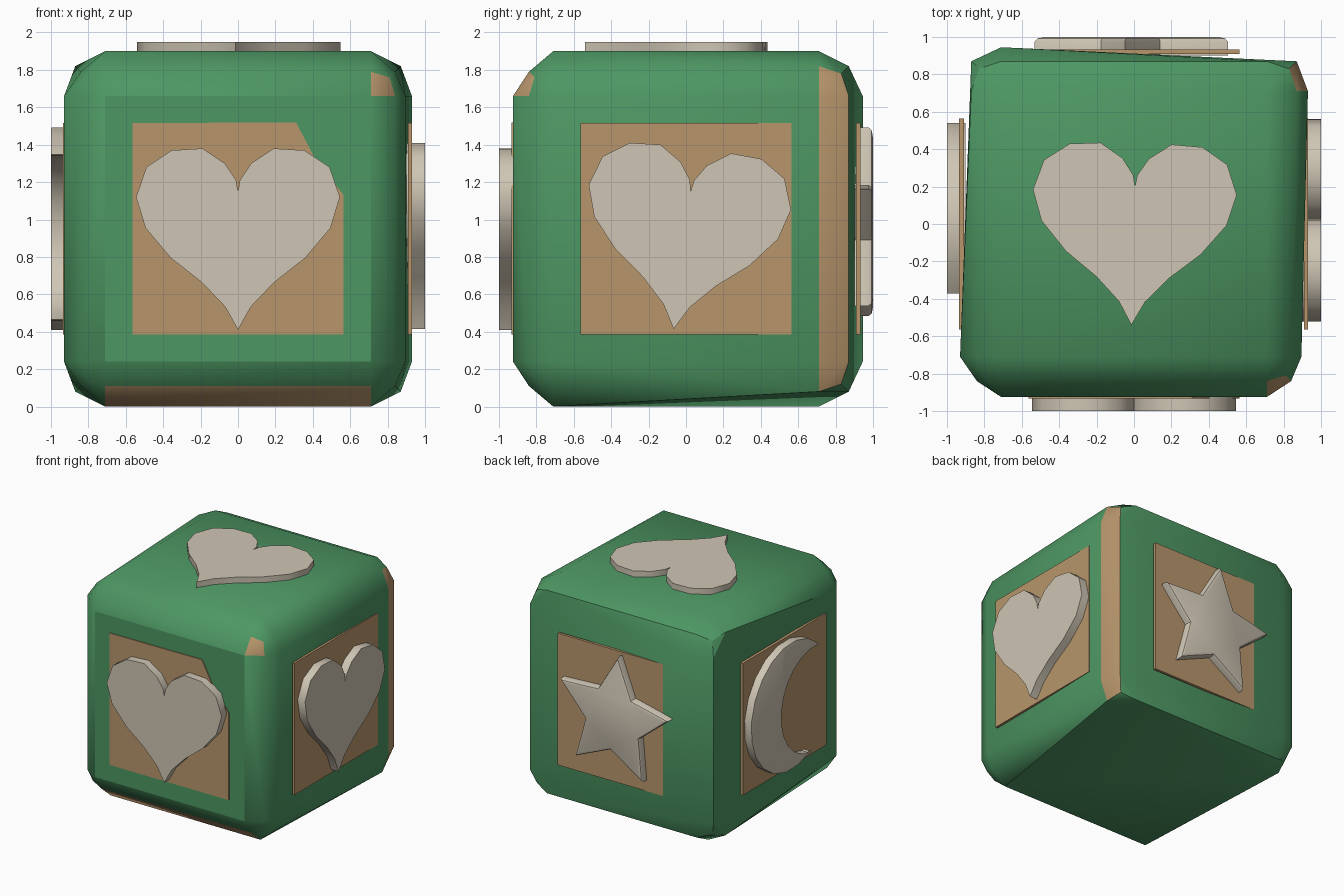
import bpy, bmesh
from math import sin, cos, radians
from mathutils import Matrix, Vector

cube = bpy.data.objects.get("Cube")
if cube:
    bpy.data.objects.remove(cube, do_unlink=True)


def material(name, colour):
    mat = bpy.data.materials.new(name)
    mat.use_nodes = True
    mat.diffuse_color = (*colour, 1)
    bsdf = mat.node_tree.nodes["Principled BSDF"]
    bsdf.inputs["Base Color"].default_value = (*colour, 1)
    bsdf.inputs["Roughness"].default_value = 0.8
    return mat


green = material("green paint", (0.075, 0.31, 0.125))
tan = material("bare wood", (0.48, 0.305, 0.15))
cream = material("cream", (0.62, 0.56, 0.455))

MID = 0.95  # height of the block's centre


def finish(name, bm, mats, angle):
    mesh = bpy.data.meshes.new(name)
    bm.to_mesh(mesh)
    bm.free()
    obj = bpy.data.objects.new(name, mesh)
    bpy.context.collection.objects.link(obj)
    for mat in mats:
        mesh.materials.append(mat)
    bpy.ops.object.select_all(action="DESELECT")
    obj.select_set(True)
    bpy.context.view_layer.objects.active = obj
    bpy.ops.object.shade_smooth_by_angle(angle=radians(angle))
    return obj


# Worn block: hull of seven points round each corner, some worn away
def corner(sx, sy, sz):
    back = sy > 0
    b, tip, c = (0.87, 0.83, 0.71) if back else (0.84, 0.81, 0.71)
    ax = 0.895 if sx > 0 and not back else 0.93
    pts = [(b, b, c), (b, c, b), (c, b, b), (tip, tip, tip)]
    if not (back and sx < 0):
        pts.append((ax, c, c))
    if not (back and sx > 0):
        pts.append((c, 0.945 if back else 0.925, c))
    if not (back and sx > 0 and sz < 0):
        pts.append((c, c, MID))
    return [Vector((x * sx, y * sy, z * sz + MID)) for x, y, z in pts]


signs = (-1, 1)
bm = bmesh.new()
for sx in signs:
    for sy in signs:
        for sz in signs:
            for p in corner(sx, sy, sz):
                bm.verts.new(p)
bmesh.ops.convex_hull(bm, input=bm.verts[:])
bmesh.ops.delete(bm, geom=[v for v in bm.verts if not v.link_faces], context="VERTS")
bmesh.ops.recalc_face_normals(bm, faces=bm.faces[:])

# Bare wood on the rubbed edges and corner
rubbed = (
    lambda p: p.x > 0.8 and p.y > 0.7,
    lambda p: p.y < -0.7 and p.z < 0.13 and abs(p.x) < 0.72,
    lambda p: p.x > 0.7 and p.y < -0.8 and p.z > 1.6,
)
for f in bm.faces:
    f.material_index = int(any(all(rule(v.co) for v in f.verts) for rule in rubbed))
finish("block", bm, [green, tan], 32)

# Frames for each side: across, up, outward
X, Y, Z = Vector((1, 0, 0)), Vector((0, 1, 0)), Vector((0, 0, 1))
SIDES = {
    "front": (X, Z, -Y),
    "right": (Y, Z, X),
    "back": (-X, Z, Y),
    "left": (-Y, Z, -X),
    "top": (X, Y, Z),
}


def slab(name, outline, side, low, high, mat, turn=0, bevel=0):
    """Extrude a flat outline outward from one side of the block."""
    frame = Matrix(SIDES[side]).transposed().to_4x4()
    place = Matrix.Translation((0, 0, MID)) @ frame @ Matrix.Rotation(radians(turn), 4, "Z")
    bm = bmesh.new()
    base = bm.faces.new([bm.verts.new((u, v, low)) for u, v in outline])
    made = bmesh.ops.extrude_face_region(bm, geom=[base])["geom"]
    lifted = [g for g in made if isinstance(g, bmesh.types.BMVert)]
    bmesh.ops.translate(bm, verts=lifted, vec=(0, 0, high - low))
    if bevel:
        cap = next(g for g in made if isinstance(g, bmesh.types.BMFace))
        bmesh.ops.bevel(bm, geom=list(cap.edges), offset=bevel, segments=2,
                        profile=0.5, affect="EDGES", clamp_overlap=True)
    bm.transform(place)
    bmesh.ops.recalc_face_normals(bm, faces=bm.faces[:])
    return finish(name, bm, [mat], 40)


# Thin picture panels, the front one with a broken corner
W = 0.565
square = [(-W, -W), (W, -W), (W, W), (-W, W)]
broken = [(-W, -W), (W, -W), (W, 0.18), (0.41, 0.38), (0.31, 0.57), (-W, W)]
slab("front_panel", broken, "front", 0.91, 0.933, tan)
slab("right_panel", square, "right", 0.91, 0.93, tan)
slab("back_panel", square, "back", 0.91, 0.932, tan)
slab("left_panel", square, "left", 0.91, 0.935, tan)

# Hearts
half = [(0.07, -0.415), (0.195, -0.285), (0.36, -0.155), (0.495, 0.005), (0.545, 0.17),
        (0.49, 0.33), (0.355, 0.42), (0.19, 0.43), (0.07, 0.35), (0.01, 0.26)]
heart = [(0, -0.54)] + half + [(0, 0.2)] + [(-u, v) for u, v in reversed(half)]
slab("front_heart", heart, "front", 0.9, 1.0, cream)
slab("right_heart", heart, "right", 0.9, 1.0, cream, turn=-7)
slab("top_heart", heart, "top", 0.9, 1.0, cream, turn=-1.5)


def arc(cu, cv, r, start, end, steps):
    angles = [radians(start + (end - start) * i / steps) for i in range(steps + 1)]
    return [(cu + r * cos(a), cv + r * sin(a)) for a in angles]


# Star
star = []
for i in range(10):
    r = 0.27 if i % 2 else 0.545
    a = radians(90 + 36 * i)
    star.append((r * cos(a), r * sin(a)))
slab("back_star", star, "back", 0.9, 1.0, cream, turn=-5, bevel=0.025)

# Crescent moon
moon = arc(0, 0, 0.545, 47, 298, 14) + arc(0.31, -0.05, 0.445, 262, 84, 12)
slab("left_moon", moon, "left", 0.9, 1.0, cream, bevel=0.012)
